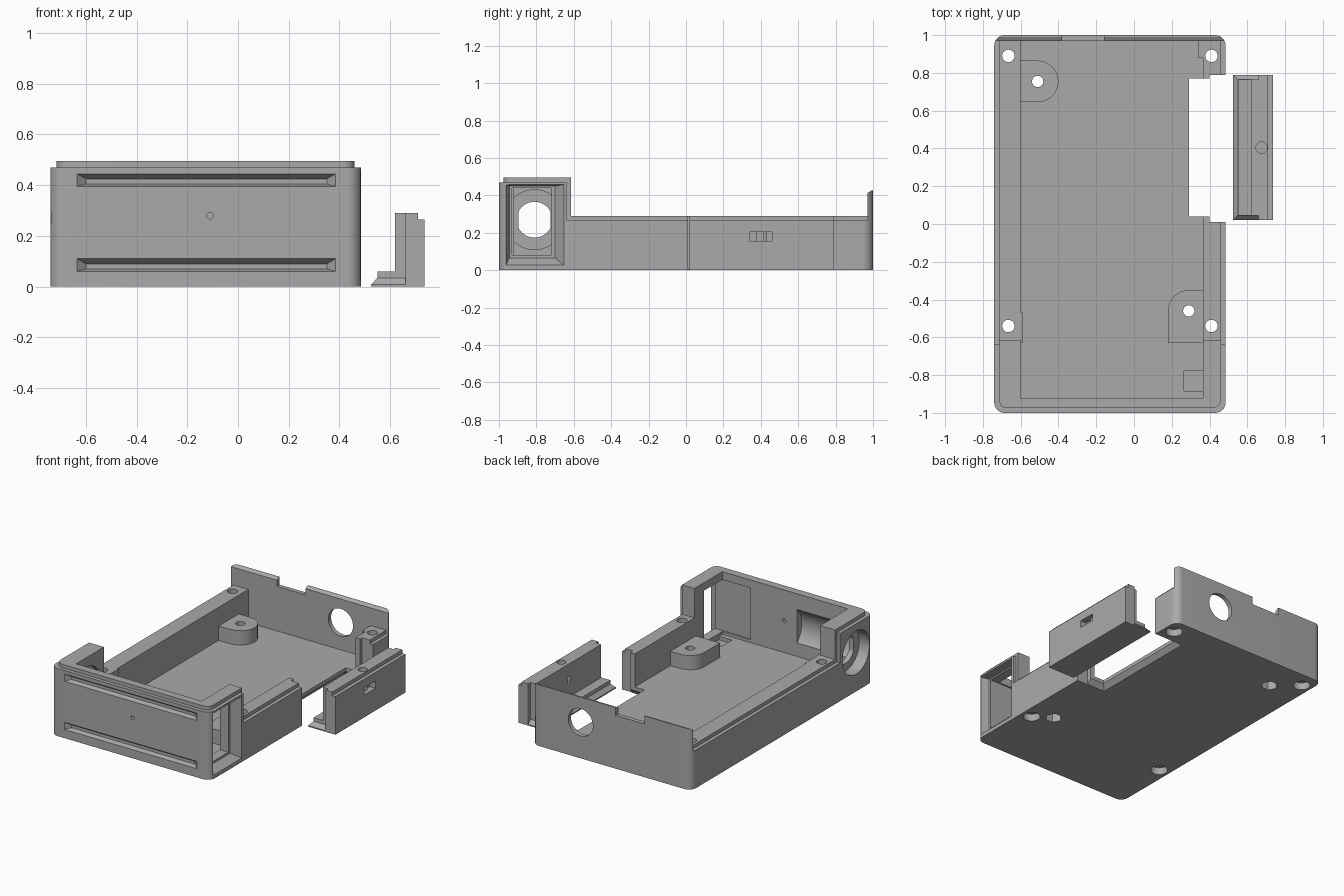
import bpy, bmesh, math

if "Cube" in bpy.data.objects:
    bpy.data.objects.remove(bpy.data.objects["Cube"])

grey = bpy.data.materials.new("plastic_grey")
grey.use_nodes = True
COLOUR = (0.4, 0.4, 0.4, 1)
grey.diffuse_color = COLOUR
grey.node_tree.nodes["Principled BSDF"].inputs["Base Color"].default_value = COLOUR


# ---- helpers ----
def loft(name, axis, lo, hi, pts, pts_hi=None):
    """Solid between two matching outlines placed at lo and hi along an axis."""
    def place(p, t):
        return {"x": (t, *p), "y": (p[0], t, p[1]), "z": (*p, t)}[axis]
    bm = bmesh.new()
    a = [bm.verts.new(place(p, lo)) for p in pts]
    b = [bm.verts.new(place(p, hi)) for p in (pts_hi or pts)]
    bm.faces.new(a)
    bm.faces.new(b)
    for i in range(len(a)):
        j = (i + 1) % len(a)
        bm.faces.new((a[i], a[j], b[j], b[i]))
    bmesh.ops.recalc_face_normals(bm, faces=bm.faces)
    mesh = bpy.data.meshes.new(name)
    bm.to_mesh(mesh)
    bm.free()
    mesh.materials.append(grey)
    ob = bpy.data.objects.new(name, mesh)
    bpy.context.collection.objects.link(ob)
    return ob


def rect(u0, u1, v0, v1):
    return [(u0, v0), (u1, v0), (u1, v1), (u0, v1)]


def circle(u, v, r, n=40, flat=1.0):
    ring = [(2 * math.pi * i / n) for i in range(n)]
    return [(u + max(-flat, min(flat, r * math.cos(a))), v + r * math.sin(a)) for a in ring]


def round_rect(u0, u1, v0, v1, r, n=8):
    pts = []
    corners = [(u1 - r, v1 - r), (u0 + r, v1 - r), (u0 + r, v0 + r), (u1 - r, v0 + r)]
    for k, (u, v) in enumerate(corners):
        for i in range(n + 1):
            a = math.pi / 2 * (k + i / n)
            pts.append((u + r * math.cos(a), v + r * math.sin(a)))
    return pts


def combine(target, other, operation="DIFFERENCE"):
    other.hide_render = True
    mod = target.modifiers.new("combine", "BOOLEAN")
    mod.operation, mod.solver, mod.object = operation, "EXACT", other
    bpy.context.view_layer.objects.active = target
    bpy.ops.object.modifier_apply(modifier=mod.name)
    bpy.data.objects.remove(other)


def cut(target, *args):
    combine(target, loft("cutter", *args))


def add(target, *args):
    combine(target, loft("addition", *args), "UNION")


def finish(ob):
    bpy.ops.object.select_all(action="DESELECT")
    ob.select_set(True)
    bpy.context.view_layer.objects.active = ob
    bpy.ops.object.shade_smooth_by_angle(angle=math.radians(30))


# ---- case shell ----
L, R = -0.74, 0.485
case = loft("case", "z", 0, 0.495, round_rect(L, R, -1, 1, 0.055))
cut(case, "z", 0.06, 1, rect(-0.6, 0.365, -0.92, 0.97))
cut(case, "z", 0.29, 1, rect(-1, 1, -0.615, 0.97))

# stepped lip along the sides and round the tall front
for u0, u1 in ((-1, L + 0.025), (R - 0.025, 1)):
    cut(case, "z", 0.265, 1, rect(u0, u1, -0.635, 0.97))
ring = loft("lip_ring", "z", 0.47, 0.6, rect(-1, 1, -1.2, -0.5))
combine(ring, loft("lip", "z", 0.4, 0.7, round_rect(L + 0.025, R - 0.025, -0.975, 0, 0.045)))
combine(case, ring)

# back wall: sloped top, notch and cable hole
cut(case, "x", -1, 1, [(0.5, 0.41), (0.965, 0.41), (0.99, 0.425), (1.1, 0.425), (1.1, 1), (0.5, 1)])
cut(case, "y", 0.9, 1.1, rect(-0.38, -0.16, 0.37, 0.6))
cut(case, "y", 0.9, 1.1, circle(0.11, 0.25, 0.095))

# front grooves with sloped sides, and pin hole
for z in (0.06, 0.395):
    cut(case, "y", -1.03, -0.97, rect(-0.67, 0.42, z - 0.01, z + 0.07),
        rect(-0.6, 0.35, z + 0.01, z + 0.03))
cut(case, "y", -1.1, -0.8, circle(-0.11, 0.28, 0.013, 16))

# round socket in one side of the tall front, leaving a thin web
SY, SZ = -0.81, 0.27
cut(case, "x", -0.9, -0.66, circle(SY, SZ, 0.15))
cut(case, "x", -0.625, -0.21, circle(SY, SZ, 0.16))
cut(case, "x", -0.9, -0.5, circle(SY, SZ, 0.096, 40, 0.085))

# rectangular socket in the other side
cut(case, "x", 0.43, 0.51, rect(-0.945, -0.7, 0.065, 0.45), rect(-0.97, -0.63, 0.01, 0.46))
cut(case, "x", 0.15, 0.6, rect(-0.93, -0.72, 0.08, 0.44))
cut(case, "z", 0.035, 0.2, rect(0.265, 0.365, -0.885, -0.775))

# standoffs and small corner fillers
arc = [(-0.51 + 0.11 * math.sin(a), 0.755 - 0.11 * math.cos(a))
       for a in [math.pi * i / 16 for i in range(17)]]
add(case, "z", 0.03, 0.16, [(-0.63, 0.865), (-0.63, 0.645)] + arc)
arc = [(0.29 - 0.11 * math.sin(a), -0.46 + 0.11 * math.cos(a))
       for a in [math.pi / 2 * i / 8 for i in range(9)]]
add(case, "z", 0.03, 0.16, [(0.18, -0.63), (0.38, -0.63), (0.38, -0.35)] + arc)
add(case, "z", 0.03, 0.29, rect(0.34, 0.38, 0.88, 0.98))
add(case, "z", 0.03, 0.29, rect(-0.63, -0.59, -0.63, -0.465))

# opening for the removable side panel, flared at the underside
cut(case, "z", -0.1, 1, rect(0.29, 0.6, 0.04, 0.77))
cut(case, "z", -0.1, 1, rect(0.4, 0.6, 0.01, 0.79))
cut(case, "z", -0.01, 0.035, rect(0.255, 0.6, 0.005, 0.8), rect(0.29, 0.6, 0.04, 0.77))

# corner screw holes with counterbores
for x in (-0.665, 0.41):
    for y in (-0.54, 0.89):
        cut(case, "z", -0.1, 0.6, circle(x, y, 0.033, 24))
        cut(case, "z", -0.1, 0.05, circle(x, y, 0.055, 32))

# standoff holes with hexagonal nut pockets
for x, y in ((-0.51, 0.755), (0.29, -0.46)):
    cut(case, "z", -0.1, 0.6, circle(x, y, 0.03, 24))
    cut(case, "z", -0.1, 0.07, circle(x, y, 0.055, 6))
finish(case)

# ---- removable side panel ----
panel = loft("side_panel", "z", 0, 0.29, rect(0.66, 0.735, 0.02, 0.79))
add(panel, "z", 0, 0.29, rect(0.62, 0.67, 0.045, 0.765))
add(panel, "z", 0, 0.06, rect(0.55, 0.665, 0.045, 0.765))
add(panel, "z", 0.008, 0.035, rect(0.525, 0.67, 0.02, 0.79), rect(0.55, 0.67, 0.045, 0.765))
add(panel, "z", 0, 0.008, rect(0.525, 0.67, 0.02, 0.79))
cut(panel, "z", 0.265, 0.4, rect(0.71, 0.8, -0.1, 0.9))
cut(panel, "z", 0.1, 0.4, circle(0.675, 0.405, 0.03, 24))
cut(panel, "x", 0.69, 0.8, rect(0.34, 0.46, 0.155, 0.205))
cut(panel, "x", 0.5, 0.8, rect(0.38, 0.415, 0.155, 0.205))
finish(panel)
